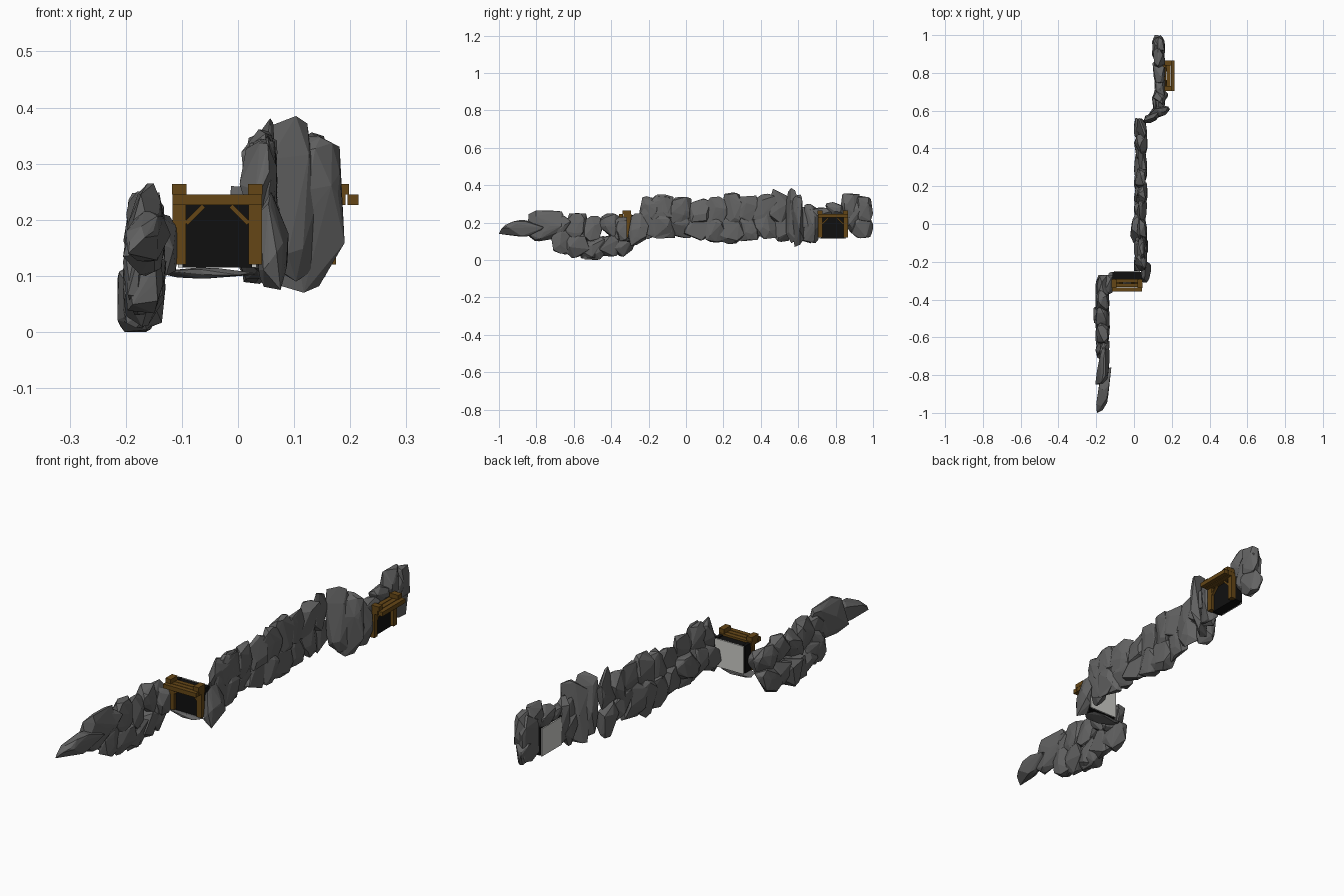
import bpy, bmesh, math, random
from mathutils import Matrix, Vector

if "Cube" in bpy.data.objects:
    bpy.data.objects.remove(bpy.data.objects["Cube"])

random.seed(11)


def material(name, r, g, b):
    m = bpy.data.materials.new(name)
    m.diffuse_color = (r, g, b, 1)
    m.use_nodes = True
    m.node_tree.nodes["Principled BSDF"].inputs["Base Color"].default_value = m.diffuse_color
    return m


ROCK = material("grey rock", 0.125, 0.125, 0.125)
WOOD = material("brown timber", 0.13, 0.062, 0.008)
DARK = material("tunnel black", 0.005, 0.005, 0.005)
PALE = material("pale backing", 0.6, 0.6, 0.57)


def finish(name, bm, mat):
    bmesh.ops.recalc_face_normals(bm, faces=bm.faces)
    me = bpy.data.meshes.new(name)
    bm.to_mesh(me)
    bm.free()
    me.materials.append(mat)
    ob = bpy.data.objects.new(name, me)
    bpy.context.collection.objects.link(ob)
    return ob


def rock(bm, lo, hi, lean=0.0, turn=0.0):
    """Faceted boulder: hull of jittered points, fitted exactly to a box."""
    pts = []
    for i in range(26):
        d = Vector([random.gauss(0, 1) for _ in range(3)])
        d /= sum(abs(c) ** 4 for c in d) ** 0.25
        d *= random.uniform(0.85, 1.0)
        d.y += lean * d.z
        d.x += turn * d.y
        pts.append(d)
    mn = [min(p[k] for p in pts) for k in range(3)]
    mx = [max(p[k] for p in pts) for k in range(3)]
    vs = [bm.verts.new([lo[k] + (p[k] - mn[k]) / (mx[k] - mn[k]) * (hi[k] - lo[k])
                        for k in range(3)]) for p in pts]
    res = bmesh.ops.convex_hull(bm, input=vs)
    junk = {g for g in res["geom_interior"] + res["geom_unused"]
            if isinstance(g, bmesh.types.BMVert)}
    bmesh.ops.delete(bm, geom=list(junk), context="VERTS")


def interp(table, y):
    for (a, va), (b, vb) in zip(table, table[1:]):
        if y <= b:
            t = max(0, (y - a) / (b - a))
            return va + (vb - va) * t
    return table[-1][1]


# Skyline and underside of the cliff, as (y, z)
TOP = [(-1, .2), (-.8, .265), (-.66, .25), (-.5, .25), (-.4, .255), (-.28, .22),
       (-.25, .34), (-.1, .35), (0, .32), (.2, .355), (.45, .37), (.55, .385),
       (.62, .31), (.72, .28), (.8, .32), (.9, .37), (1, .32)]
BOTTOM = [(-.72, .05), (-.55, 0), (-.4, .02), (-.28, .015), (-.25, .11), (-.05, .12),
          (.1, .1), (.25, .085), (.4, .115), (.6, .08), (.7, .1), (1, .12)]


def cliff(name, y0, y1, x0, x1, step, gap=None, extra=()):
    """Two staggered courses of boulders between the underside and skyline."""
    bm = bmesh.new()
    n = round((y1 - y0) / step)
    for i in range(n):
        for upper in (False, True):
            a = max(y0, y0 + (y1 - y0) * i / n - random.uniform(.01, .035))
            b = min(y1, y0 + (y1 - y0) * (i + 1) / n + random.uniform(.01, .035))
            c = (a + b) / 2
            zb, zt = interp(BOTTOM, c), interp(TOP, c)
            mid = zb + (zt - zb) * random.uniform(.42, .58)
            if gap and b > gap[0] and a < gap[1]:
                if not upper:
                    continue
                mid = .25
            inset = random.uniform(0, .02)
            if upper:
                lo, hi = (x0 + inset, a, mid - .025), (x1 - .005, b, zt + random.uniform(-.02, .008))
            else:
                lo, hi = (x0, a, zb), (x1 - inset, b, mid + .025)
            rock(bm, lo, hi, random.uniform(-.3, .3), random.uniform(-.3, .3))
    for lo, hi, lean, turn in extra:
        rock(bm, lo, hi, lean, turn)
    return finish(name, bm, ROCK)


# Low cliff with tapering tail boulders
cliff("low_cliff", -.72, -.27, -.205, -.125, .095, extra=[
    ((-.2, -1, .125), (-.12, -.76, .215), .3, .7),
    ((-.205, -.85, .1), (-.13, -.64, .265), .3, .5),
    ((-.2, -.72, .03), (-.14, -.55, .15), -.3, .3),
    ((-.215, -.56, 0), (-.135, -.42, .13), .2, 0),
    ((-.17, -.38, .1), (-.105, -.27, .215), 0, .3)])

# Main cliff with the fin beside the first entrance
cliff("main_cliff", -.25, .56, 0, .075, .09, extra=[
    ((.035, -.31, .075), (.09, -.2, .25), .2, .2),
    ((.02, -.245, .115), (.07, -.06, .35), 0, .1),
    ((-.02, -.1, .15), (.05, .06, .26), .2, .3)])

# Corner slabs stepping sideways
bm = bmesh.new()
rock(bm, (.05, .535, .09), (.135, .6, .385), 0, .5)
rock(bm, (.07, .56, .07), (.19, .63, .35), 0, .6)
finish("corner_rock", bm, ROCK)

# End cliff arching over the second entrance
cliff("end_cliff", .6, 1, .095, .17, .08, gap=(.71, .86), extra=[
    ((.1, .62, .09), (.18, .715, .3), 0, 0),
    ((.095, .855, .12), (.165, .99, .33), 0, 0)])

# Thin rock sill under the first entrance
bm = bmesh.new()
rock(bm, (-.135, -.32, .095), (.03, -.25, .115))
finish("entrance_sill", bm, ROCK)


def box(bm, lo, hi, mat=None):
    size = [h - l for l, h in zip(lo, hi)]
    mid = [(h + l) / 2 for l, h in zip(lo, hi)]
    m = Matrix.Translation(mid) @ (mat or Matrix()) @ Matrix.Diagonal((*size, 1))
    bmesh.ops.create_cube(bm, size=1, matrix=m)


def entrance(name, loc, angle):
    """Timber framed tunnel mouth facing local -y."""
    wood, dark, pale = bmesh.new(), bmesh.new(), bmesh.new()
    for s in (-1, 1):
        x = s * .068
        box(wood, (x - .012, -.012, .12), (x + .012, .01, .245))         # post
        box(wood, (x - .013, -.035, .245), (x + .013, .012, .264))       # cap block
        box(wood, (s * .04 - .022, -.01, .205), (s * .04 + .022, 0, .213),
            Matrix.Rotation(s * math.radians(45), 4, "Y"))               # brace
        box(dark, (x - .008, .01, .12), (x + .008, .05, .24))            # tunnel side
    for y in (-.052, -.029, -.006):                                      # lintel beams
        box(wood, (-.08, y, .226), (.08, y + .02, .245))
    box(dark, (-.062, .004, .115), (.062, .05, .236))                    # tunnel
    box(pale, (-.07, .0505, .115), (.07, .055, .238))                    # backing
    for part, b, m in (("frame", wood, WOOD), ("tunnel", dark, DARK), ("backing", pale, PALE)):
        ob = finish(name + "_" + part, b, m)
        ob.location = loc
        ob.rotation_euler.z = angle


entrance("front_entrance", (-.037, -.305, 0), 0)
entrance("side_entrance", (.163, .785, 0), math.radians(90))
